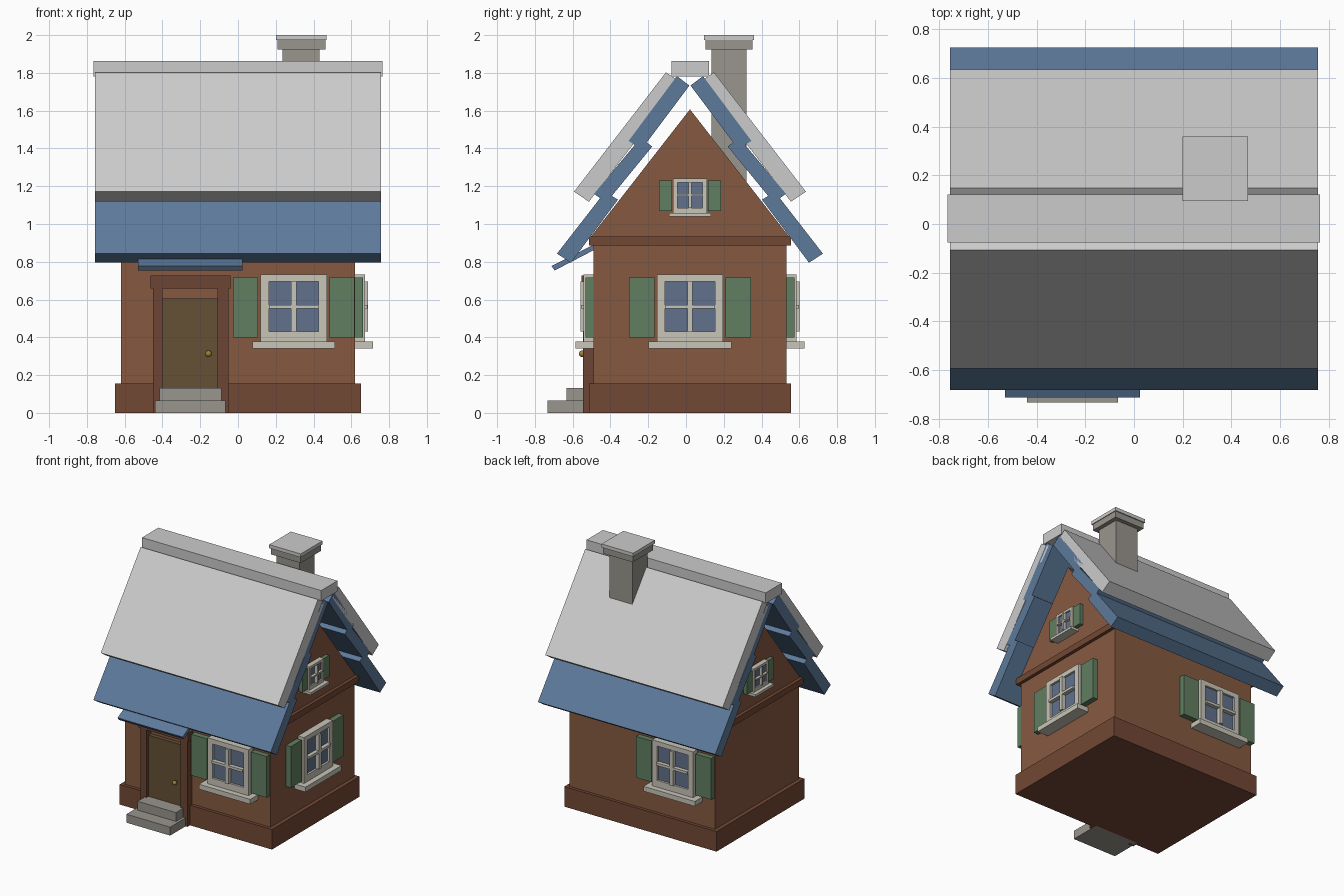
import bpy, bmesh
from math import radians
from mathutils import Matrix, Vector

if "Cube" in bpy.data.objects:
    bpy.data.objects.remove(bpy.data.objects["Cube"])

YC = 0.021            # centre line of the house in y
HX, HY = 0.62, 0.511  # half sizes of the walls


def mat(name, r, g, b):
    m = bpy.data.materials.new(name)
    m.diffuse_color = (r, g, b, 1)
    m.use_nodes = True
    m.node_tree.nodes["Principled BSDF"].inputs["Base Color"].default_value = m.diffuse_color
    return m


WALL = mat("wall_brown", .24, .10, .053)
BASE = mat("base_brown", .17, .065, .035)
TRIM = mat("door_trim_brown", .15, .06, .033)
DOOR = mat("door_wood", .13, .08, .035)
BLUE = mat("roof_blue", .11, .195, .33)
GREEN = mat("shutter_green", .12, .21, .12)
CREAM = mat("window_cream", .58, .56, .48)
GLASS = mat("glass_blue", .12, .165, .26)
STONE = mat("stone_grey", .32, .30, .27)
BRASS = mat("brass", .35, .22, .04)


def finish(name, bm, material):
    bmesh.ops.recalc_face_normals(bm, faces=bm.faces)
    me = bpy.data.meshes.new(name)
    bm.to_mesh(me)
    bm.free()
    if material:
        me.materials.append(material)
    ob = bpy.data.objects.new(name, me)
    bpy.context.collection.objects.link(ob)
    return ob


def box(name, x, y, z, material=None, xf=Matrix()):
    """Box from (min, max) ranges, optionally transformed."""
    bm = bmesh.new()
    bmesh.ops.create_cube(bm, size=1)
    for v in bm.verts:
        v.co = xf @ Vector([r[0] if c < 0 else r[1] for c, r in zip(v.co, (x, y, z))])
    return finish(name, bm, material)


def prism(name, pts, x0, x1, material=None):
    """Profile in (y, z) extruded along x."""
    bm = bmesh.new()
    f = bm.faces.new([bm.verts.new((x0, y, z)) for y, z in pts])
    ext = bmesh.ops.extrude_face_region(bm, geom=[f])["geom"]
    bmesh.ops.translate(bm, vec=(x1 - x0, 0, 0),
                        verts=[v for v in ext if isinstance(v, bmesh.types.BMVert)])
    return finish(name, bm, material)


def window(name, loc, angle, s=1.0, d=1.0):
    """Shuttered window; local -y points out of the wall."""
    xf = (Matrix.Translation(loc) @ Matrix.Rotation(radians(angle), 4, 'Z')
          @ Matrix.Diagonal((s, d, s, 1)))

    def b(part, x, out, z, m):
        box(f"{name}_{part}", x, (-out[1], -out[0]), z, m, xf)
    for side, k in (("left", -1), ("right", 1)):
        b(f"jamb_{side}", sorted((k * .132, k * .175)), (-.01, .052), (-.178, .176), CREAM)
        b(f"shutter_{side}", sorted((k * .189, k * .322)), (0, .042), (-.158, .16), GREEN)
    b("head", (-.132, .132), (-.01, .052), (.139, .176), CREAM)
    b("bottom_rail", (-.132, .132), (-.01, .052), (-.178, -.126), CREAM)
    b("glass", (-.132, .132), (-.01, .036), (-.126, .139), GLASS)
    b("muntin_vertical", (-.014, .014), (.02, .068), (-.126, .139), CREAM)
    b("muntin_horizontal", (-.132, .132), (.02, .066), (-.004, .016), CREAM)
    b("sill", (-.219, .219), (-.01, .095), (-.216, -.178), CREAM)


# Body: plinth, walls, eaves band, gable
box("plinth", (-.65, .65), (YC - .535, YC + .535), (0, .155), BASE)
box("walls", (-HX, HX), (YC - HY, YC + HY), (.15, .89), WALL)
box("eaves_band", (-.645, .645), (YC - .535, YC + .535), (.886, .934), BASE)
prism("gable", [(YC - .527, .93), (YC + .527, .93), (YC, 1.607)], -HX, HX, WALL)

# Roof: three blue courses and a grey cover on each slope
slabs = {
    "roof_lower_course": ([(.704, .843), (.63, .795), (.381, 1.129), (.45, 1.17)], BLUE),
    "roof_middle_course": ([(.508, 1.16), (.443, 1.113), (.2, 1.41), (.26, 1.457)], BLUE),
    "roof_upper_course": ([(.325, 1.44), (.256, 1.395), (.003, 1.733), (.069, 1.783)], BLUE),
    "roof_cover": ([(.614, 1.171), (.535, 1.118), (.048, 1.75), (.127, 1.803)], None),
}
for name, (pts, m) in slabs.items():
    for side, k in (("front", -1), ("back", 1)):
        prism(f"{name}_{side}", [(YC + k * d, z) for d, z in pts], -.757, .757, m)
box("ridge_cap", (-.766, .764), (-.077, .122), (1.78, 1.862))

# Chimney
box("chimney_shaft", (.235, .431), (.134, .319), (1.1, 1.93), STONE)
box("chimney_collar", (.208, .463), (.103, .351), (1.925, 1.973), STONE)
box("chimney_cap", (.2, .469), (.095, .359), (1.973, 2.0))

# Windows
window("front_window", (.295, YC - HY, .556), 0)
window("back_window", (-.295, YC + HY, .556), 180)
window("side_window", (HX, YC, .556), 90)
window("gable_window_right", (HX, YC, 1.15), 90, .51, .7)
window("gable_window_left", (-HX, YC, 1.15), -90, .51, .7)

# Door with frame, knob, canopy and steps
box("door_post_left", (-.45, -.4), (-.545, -.48), (0, .66), TRIM)
box("door_post_right", (-.108, -.05), (-.545, -.48), (0, .66), TRIM)
box("door_lintel", (-.463, -.04), (-.552, -.48), (.658, .727), TRIM)
box("door", (-.4, -.108), (-.522, -.48), (.06, .605), DOOR)
bm = bmesh.new()
bmesh.ops.create_uvsphere(bm, u_segments=12, v_segments=8, radius=.017)
bmesh.ops.translate(bm, vec=(-.156, -.55, .313), verts=bm.verts)
knob = finish("door_knob", bm, BRASS)
for p in knob.data.polygons:
    p.use_smooth = True
box("door_knob_stem", (-.162, -.15), (-.545, -.515), (.307, .319), BRASS)
prism("door_canopy", [(-.712, .777), (-.695, .754), (-.48, .866), (-.48, .895)],
      -.53, .025, BLUE)
box("step_lower", (-.44, -.066), (-.733, -.49), (0, .065), STONE)
box("step_upper", (-.415, -.087), (-.632, -.49), (.065, .133), STONE)
